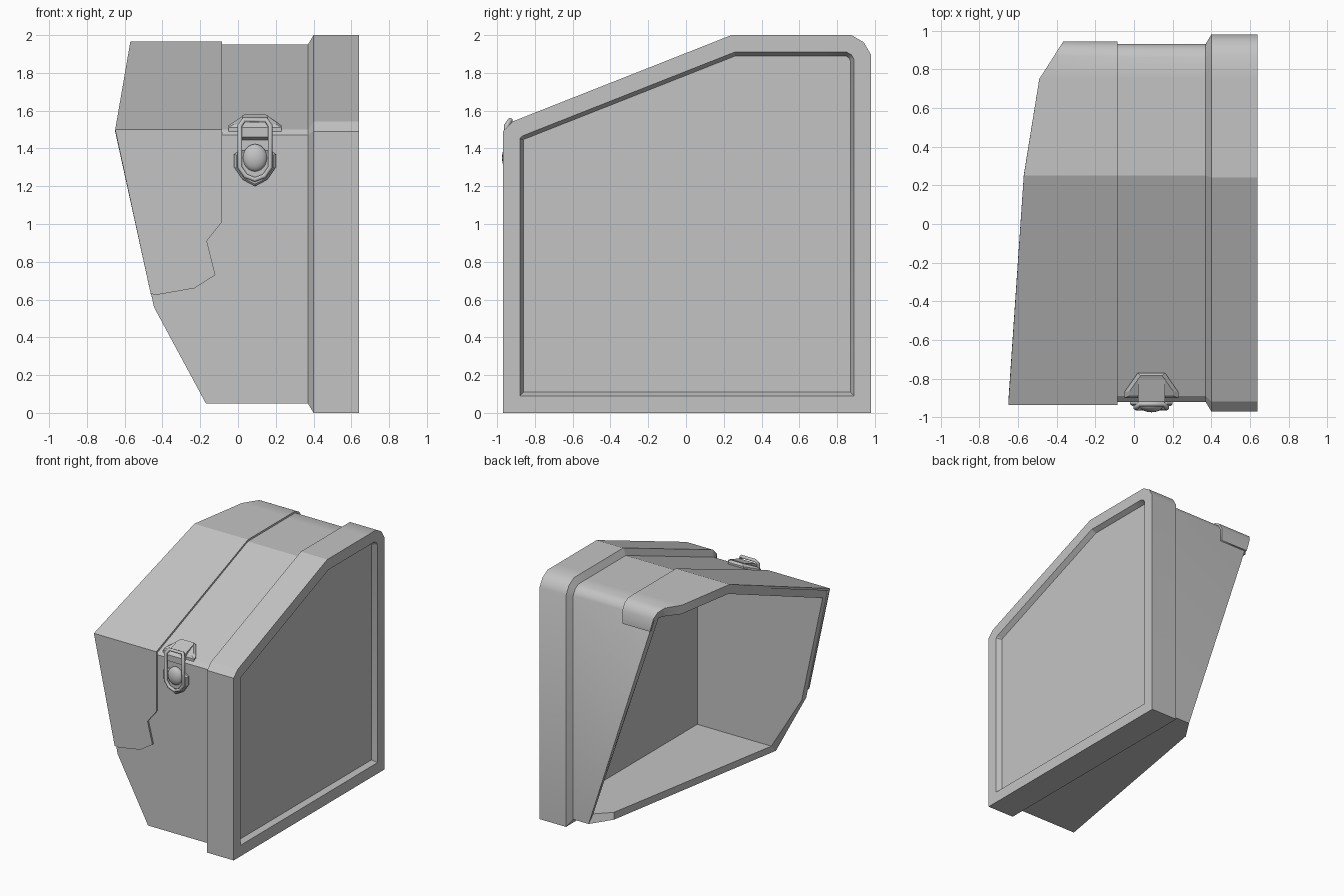
import bpy
import bmesh
import math
from mathutils import Vector

if "Cube" in bpy.data.objects:
    bpy.data.objects.remove(bpy.data.objects["Cube"])

grey = bpy.data.materials.new("plain grey")
grey.use_nodes = True
grey.diffuse_color = (0.55, 0.55, 0.55, 1)
grey.node_tree.nodes["Principled BSDF"].inputs["Base Color"].default_value = (0.55, 0.55, 0.55, 1)


def finish(bm, name):
    """Turn a bmesh into an object; only the rounded rear edge is shaded smooth."""
    bmesh.ops.recalc_face_normals(bm, faces=bm.faces)
    for f in bm.faces:
        f.smooth = True
    for e in bm.edges:
        front = all(v.co.y < 0.4 for v in e.verts)
        e.smooth = not front and e.calc_face_angle(9) < math.radians(32)
    mesh = bpy.data.meshes.new(name)
    bm.to_mesh(mesh)
    bm.free()
    mesh.materials.append(grey)
    ob = bpy.data.objects.new(name, mesh)
    bpy.context.collection.objects.link(ob)
    return ob


def loft(name, loops):
    """Skin equal-length closed loops and cap both ends."""
    bm = bmesh.new()
    rings = [[bm.verts.new(p) for p in loop] for loop in loops]
    for a, b in zip(rings, rings[1:]):
        for i in range(len(a)):
            j = (i + 1) % len(a)
            bm.faces.new((a[i], a[j], b[j], b[i]))
    bm.faces.new(rings[0])
    bm.faces.new(rings[-1])
    return finish(bm, name)


def offset(points, d):
    """Mitred offset of a clockwise (y, z) outline; positive grows it."""
    out = []
    for i, p in enumerate(points):
        a, b, c = (Vector(q) for q in (points[i - 1], p, points[(i + 1) % len(points)]))
        u, v = (b - a).normalized(), (c - b).normalized()
        n, m = Vector((-u.y, u.x)), Vector((-v.y, v.x))
        out.append(b + (n + m) * d / (1 + n.dot(m)))
    return out


# Side outline (y, z) and the x where each point meets the open end
section = [
    (-0.92, 0.05, -0.17), (-0.92, 0.56, -0.445), (-0.92, 1.47, -0.635),
    (-0.89, 1.5, -0.64), (0.25, 1.95, -0.565), (0.75, 1.95, -0.485),
    (0.862, 1.95, -0.41), (0.905, 1.925, -0.38), (0.93, 1.882, -0.36),
    (0.93, 0.05, 0.23), (0.76, 0.05, 0.12),
]
outline = [(y, z) for y, z, x in section]
cut = [x for y, z, x in section]


def ring(x, d):
    xs = x if isinstance(x, list) else [x] * len(outline)
    return [(px, p[0], p[1]) for px, p in zip(xs, offset(outline, d))]


# Hollow body, flared end cap and recessed end panel
loft("body_and_end_cap", [
    ring(0.5, -0.06), ring(cut, -0.06), ring(cut, 0), ring(0.37, 0),
    ring(0.4, 0.05), ring(0.64, 0.05), ring(0.64, -0.04), ring(0.6, -0.06),
])

# Lid plate: front flap with a jagged edge, roof and short rear drop
SEAM = -0.085
bm = bmesh.new()
flap = [(-0.65, 1.5), (SEAM, 1.5), (SEAM, 1.01), (-0.165, 0.91), (-0.12, 0.73),
        (-0.23, 0.66), (-0.43, 0.625), (-0.462, 0.63)]
verts = [bm.verts.new((x, -0.935, z)) for x, z in flap]
bm.faces.new(verts)
left, right = verts[0], verts[1]
for x, y, z in [(-0.57, 0.25, 1.965), (-0.49, 0.75, 1.965), (-0.415, 0.867, 1.965),
                (-0.385, 0.915, 1.938), (-0.365, 0.945, 1.888), (-0.335, 0.945, 1.78)]:
    a, b = bm.verts.new((x, y, z)), bm.verts.new((SEAM, y, z))
    bm.faces.new((left, right, b, a))
    left, right = a, b
lid = finish(bm, "lid_plate")
thick = lid.modifiers.new("thickness", "SOLIDIFY")
thick.thickness = 0.02
thick.offset = -1
# Make the plate grow inwards whichever way its normals came out
if lid.data.polygons[0].normal.y > 0:
    lid.data.flip_normals()

# Latch, centred on MID
MID = 0.09


def roof(y):
    return 1.5 + (y + 0.89) * 0.395


def mirrored(half):
    return half + [(-x, v) for x, v in reversed(half) if x]


# Hinge plate on the slope
hinge = mirrored([(0.14, -0.9), (0.14, -0.87), (0.07, -0.77)])
loft("latch_hinge_plate", [
    [(MID + x, y, roof(y) - 0.02) for x, y in hinge],
    [(MID + x, y, roof(y) + 0.015) for x, y in hinge],
    [(MID + x * 0.8, -0.84 + (y + 0.84) * 0.8, roof(y) + 0.032) for x, y in hinge],
])

# Bent tongue from the slope over the front edge
tongue = [(-0.8, 1.53), (-0.8, 1.575), (-0.92, 1.535), (-0.945, 1.51), (-0.945, 1.46), (-0.91, 1.44)]
loft("latch_tongue", [[(MID + s * 0.07, y, z) for y, z in tongue] for s in (-1, 1)])

# Shield-shaped base plate on the front
shield = mirrored([(0, 1.2), (0.065, 1.235), (0.11, 1.3), (0.11, 1.37), (0.08, 1.39)])
loft("latch_base_plate", [
    [(MID + x * s, y, 1.31 + (z - 1.31) * s) for x, z in shield]
    for y, s in ((-0.91, 1), (-0.932, 1), (-0.942, 0.9))
])

# Wire loop
curve = bpy.data.curves.new("latch_loop", "CURVE")
curve.dimensions = "3D"
curve.bevel_depth = 0.014
curve.bevel_resolution = 1
spline = curve.splines.new("POLY")
path = mirrored([(0, 1.235), (0.05, 1.255), (0.08, 1.3), (0.08, 1.52), (0.06, 1.55)])
spline.points.add(len(path) - 1)
for point, (x, z) in zip(spline.points, path):
    point.co = (MID + x, -0.95 if z < 1.53 else -0.93, z, 1)
spline.use_cyclic_u = True
curve.materials.append(grey)
loop = bpy.data.objects.new("latch_loop", curve)
bpy.context.collection.objects.link(loop)

# Knob
bpy.ops.mesh.primitive_uv_sphere_add(segments=20, ring_count=12, radius=0.065, location=(MID, -0.935, 1.35))
knob = bpy.context.object
knob.name = "latch_knob"
knob.scale = (1, 0.6, 1.12)
knob.data.materials.append(grey)
bpy.ops.object.shade_smooth()
